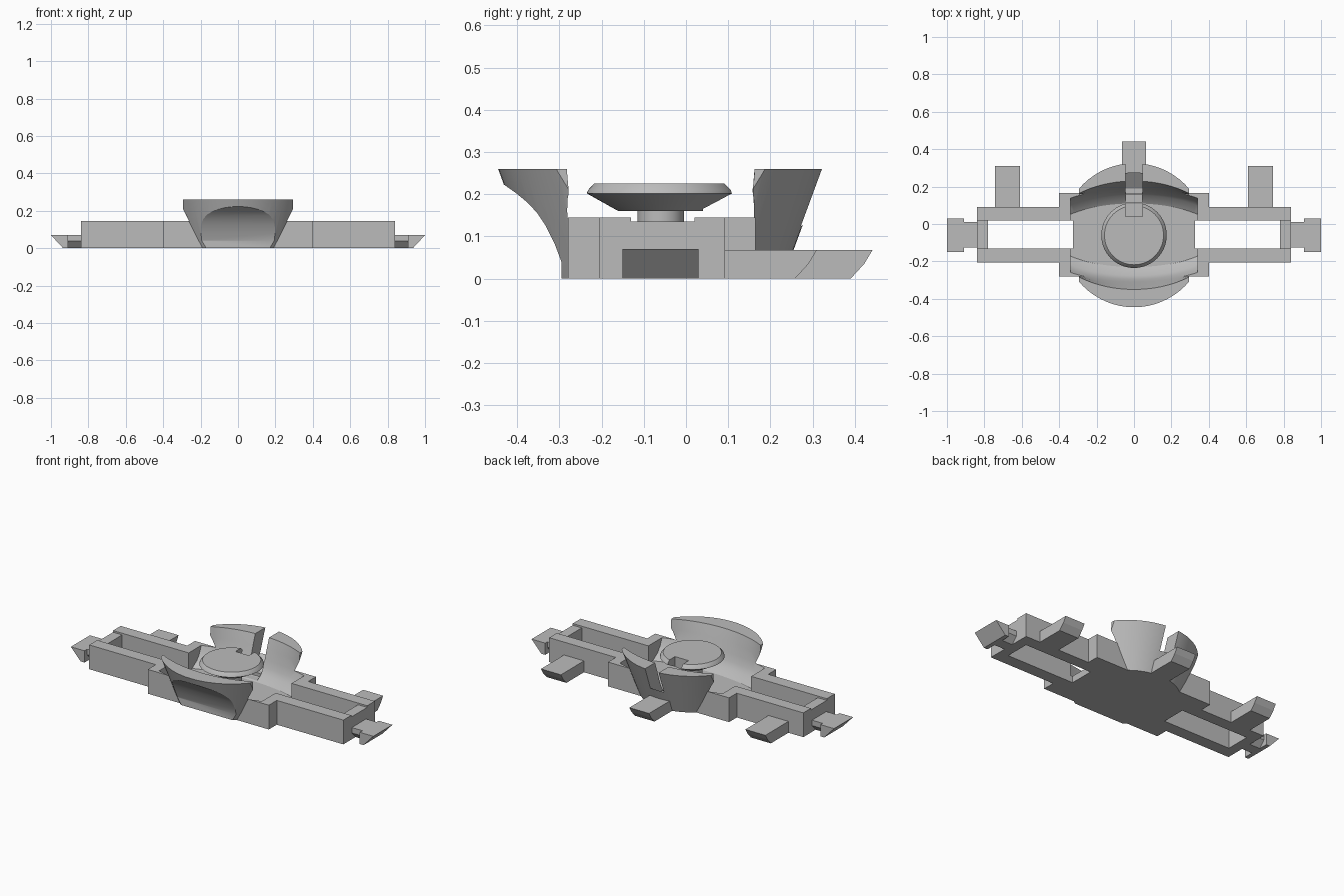
import bpy, bmesh, math

old = bpy.data.objects.get("Cube")
if old:
    bpy.data.objects.remove(old)

CY = -0.06  # y of the bowl axis
SIDES = (-1, 1)

grey = bpy.data.materials.new("plain_grey")
grey.use_nodes = True
grey.diffuse_color = (0.5, 0.5, 0.5, 1)
grey.node_tree.nodes["Principled BSDF"].inputs["Base Color"].default_value = (0.5, 0.5, 0.5, 1)


def loft(name, rings):
    """Closed solid through a list of equal-length point rings."""
    bm = bmesh.new()
    rows = [[bm.verts.new(p) for p in ring] for ring in rings]
    n = len(rows[0])
    for a, b in zip(rows, rows[1:]):
        for i in range(n):
            j = (i + 1) % n
            bm.faces.new((a[i], a[j], b[j], b[i]))
    bm.faces.new(rows[0])
    bm.faces.new(rows[-1])
    bmesh.ops.recalc_face_normals(bm, faces=bm.faces)
    mesh = bpy.data.meshes.new(name)
    bm.to_mesh(mesh)
    bm.free()
    obj = bpy.data.objects.new(name, mesh)
    bpy.context.scene.collection.objects.link(obj)
    mesh.materials.append(grey)
    return obj


def prism(name, profile, axis, lo, hi):
    """Extrude a profile along x (profile y,z) or y (profile x,z)."""
    if axis == "x":
        rings = [[(t, a, b) for a, b in profile] for t in (lo, hi)]
    else:
        rings = [[(a, t, b) for a, b in profile] for t in (lo, hi)]
    return loft(name, rings)


def box(name, x0, x1, y0, y1, z0, z1):
    return prism(name, [(y0, z0), (y1, z0), (y1, z1), (y0, z1)], "x", x0, x1)


def turned(name, profile, n=64):
    """Solid of revolution about the bowl axis from (radius, z) pairs."""
    angles = [2 * math.pi * i / n for i in range(n)]
    return loft(name, [[(r * math.cos(t), CY + r * math.sin(t), z) for t in angles]
                       for r, z in profile])


def combine(obj, tool, operation):
    """Apply a boolean and discard the tool."""
    tool.hide_render = True
    mod = obj.modifiers.new("bool", "BOOLEAN")
    mod.operation, mod.solver, mod.object = operation, "EXACT", tool
    graph = bpy.context.evaluated_depsgraph_get()
    mesh = bpy.data.meshes.new_from_object(obj.evaluated_get(graph))
    obj.modifiers.clear()
    obj.data = mesh
    bpy.data.objects.remove(tool)


def smooth(obj):
    bpy.ops.object.select_all(action="DESELECT")
    obj.select_set(True)
    bpy.context.view_layer.objects.active = obj
    bpy.ops.object.shade_smooth_by_angle(angle=math.radians(28))


# Body: centre block, long arms and flared cup walls
body = box("body", -0.40, 0.40, -0.28, 0.165, 0, 0.145)
combine(body, box("arms", -0.84, 0.84, -0.205, 0.092, 0, 0.145), "UNION")
cup = turned("cup", [(0.29, 0), (0.385, 0.26)])
combine(cup, box("cup_limits", -0.295, 0.295, -1, 1, -0.1, 0.5), "INTERSECT")
combine(body, cup, "UNION")

# Hollow of the cup, oval and widening upward, with straight sides
levels = [(0.04, 0.17, 0.45), (0.07, 0.215, 0.50), (0.105, 0.235, 0.54), (0.145, 0.25, 0.56),
          (0.20, 0.268, 0.50), (0.26, 0.29, 0.46), (0.30, 0.30, 0.44)]
turns = [2 * math.pi * i / 96 for i in range(96)]
hollow = loft("hollow", [[(a * math.cos(t), CY + b * math.sin(t), z) for t in turns]
                         for z, b, a in levels])
combine(hollow, box("hollow_limits", -0.34, 0.34, -1, 1, -0.1, 0.5), "INTERSECT")
combine(body, hollow, "DIFFERENCE")

# Scoop under the front lip
scoop = [(-0.295, -0.05), (-0.295, 0.04), (-0.31, 0.08), (-0.332, 0.125), (-0.352, 0.155),
         (-0.375, 0.18), (-0.403, 0.203), (-0.43, 0.222), (-0.6, 0.25), (-0.6, -0.05)]
combine(body, prism("scoop", scoop, "x", -0.5, 0.5), "DIFFERENCE")

# Ramped gap through the back wall
gap = [(0.0, 0.045), (0.155, 0.045), (0.28, 0.13), (0.5, 0.28), (0.5, 0.4), (0.0, 0.4)]
combine(body, prism("gap", gap, "x", -0.045, 0.045), "DIFFERENCE")

# Open slots in the arms and slightly lower end walls
for s in SIDES:
    combine(body, box("slot", s * 0.325, s * 0.78, -0.13, 0.02, -0.1, 0.3), "DIFFERENCE")
    combine(body, box("end_step", s * 0.70, s * 0.90, -0.13, 0.02, 0.135, 0.3), "DIFFERENCE")
smooth(body)

# Notched round seat on a pedestal
seat = turned("round_seat", [(0.055, 0.03), (0.055, 0.16), (0.10, 0.16), (0.175, 0.202),
                             (0.172, 0.21), (0.158, 0.225)])
combine(seat, box("notch", -0.045, 0.045, 0.04, 0.3, 0.1, 0.4), "DIFFERENCE")
smooth(seat)

# Back tabs with undercut ends
def back_tab(name, x0, x1, start, end):
    prism(name, [(start, 0), (end - 0.052, 0), (end - 0.02, 0.035), (end, 0.068),
                 (start, 0.068)], "x", x0, x1)


back_tab("back_centre_tab", -0.065, 0.065, 0.16, 0.442)
for s, side in zip(SIDES, ("right", "left")):
    back_tab(side + "_back_tab", s * 0.61, s * 0.742, 0.08, 0.31)
    # End hook: narrow neck and wedge head
    prism(side + "_hook_neck", [(-0.09, 0), (-0.025, 0), (0.01, 0.038), (0.01, 0.07),
                                (-0.125, 0.07), (-0.125, 0.038)], "x", s * 0.83, s * 0.915)
    prism(side + "_hook_head", [(s * 0.91, 0), (s * 0.935, 0), (s, 0.07), (s * 0.91, 0.07)],
          "y", -0.15, 0.03)
